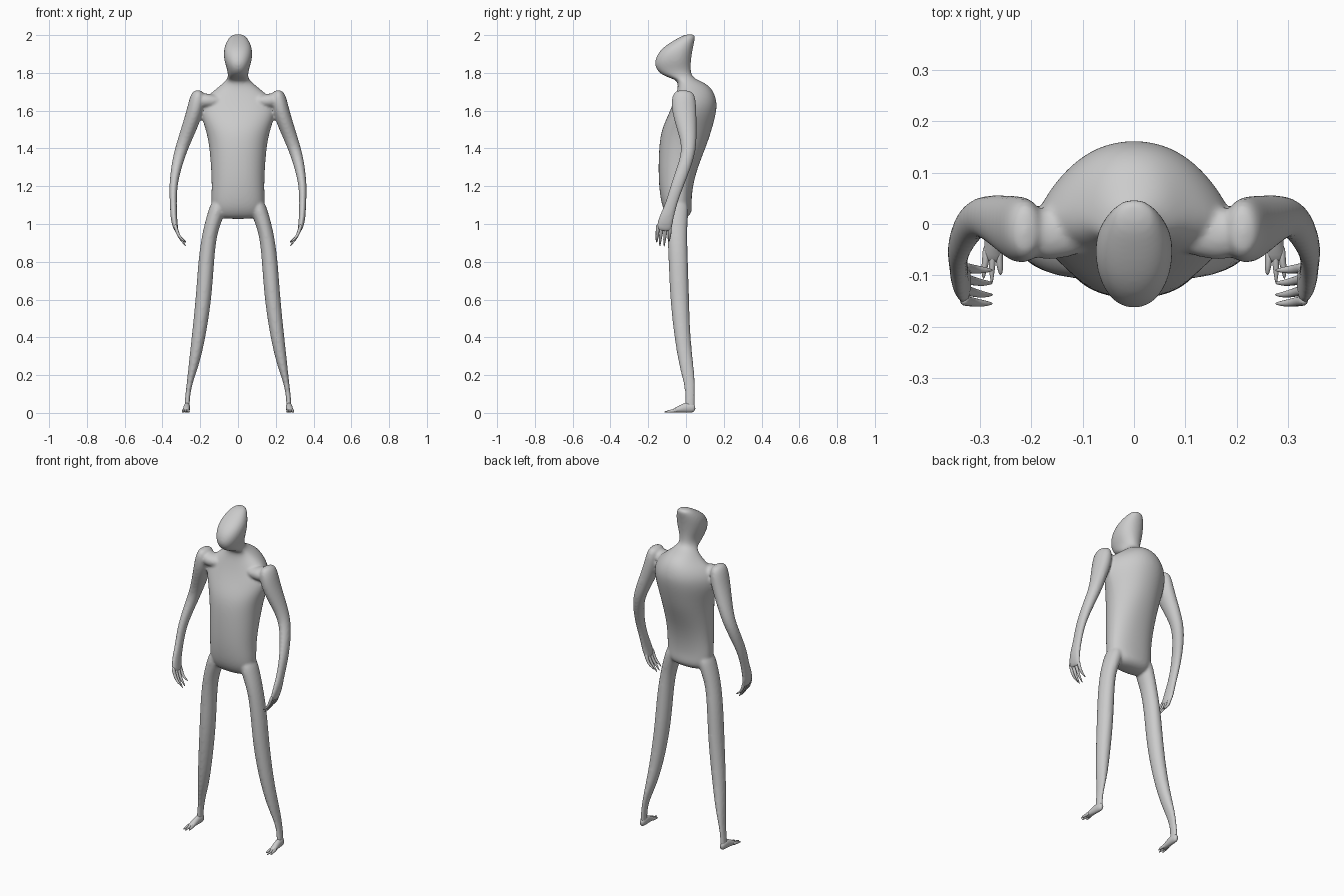
import bpy, bmesh, math
from mathutils import Vector


def skin(bm, rings):
    # bridge a list of point rings and cap both ends
    vs = [[bm.verts.new(p) for p in r] for r in rings]
    n = len(vs[0])
    for a, b in zip(vs, vs[1:]):
        for i in range(n):
            j = (i + 1) % n
            bm.faces.new((a[i], a[j], b[j], b[i]))
    bm.faces.new(vs[0][::-1])
    bm.faces.new(vs[-1])


def tube(bm, pts, side, ref=(0, 1, 0), n=16):
    # elliptical limb: each point is x, y, z, radius along ref, other radius
    cs = [Vector((side * p[0], p[1], p[2])) for p in pts]
    rings = []
    for k, p in enumerate(pts):
        t = (cs[min(k + 1, len(cs) - 1)] - cs[max(k - 1, 0)]).normalized()
        u = Vector(ref)
        u = (u - t * u.dot(t)).normalized()
        v = t.cross(u)
        rings.append([cs[k] + 1.02 * (u * p[3] * math.cos(a) + v * p[4] * math.sin(a))
                      for a in (2 * math.pi * i / n for i in range(n))])
    skin(bm, rings)


def finish(bm, name, levels):
    bmesh.ops.recalc_face_normals(bm, faces=bm.faces)
    for f in bm.faces:
        f.smooth = True
    me = bpy.data.meshes.new(name)
    bm.to_mesh(me)
    bm.free()
    ob = bpy.data.objects.new(name, me)
    bpy.context.collection.objects.link(ob)
    ob.modifiers.new("round", 'SUBSURF').levels = levels
    ob.modifiers["round"].render_levels = levels
    return ob


# torso and head: z, half width, widest y, front y, back y, back sharpness
TRUNK = [
    (1.025, .10, -.045, -.08, -.005, 1), (1.06, .132, -.04, -.112, .036, .9),
    (1.11, .142, -.04, -.132, .028, .9), (1.20, .138, -.04, -.144, .036, .9),
    (1.30, .142, -.03, -.147, .062, 1), (1.42, .152, -.01, -.143, .112, 1.2),
    (1.50, .170, 0, -.130, .138, 1.4), (1.57, .195, 0, -.098, .158, 1.6),
    (1.63, .195, .0, -.072, .168, 1.6), (1.68, .160, .01, -.055, .157, 1.5),
    (1.715, .115, .02, -.045, .138, 1.3), (1.745, .08, .01, -.042, .105, 1.1),
    (1.765, .058, -.01, -.055, .055, 1), (1.785, .052, -.04, -.125, .03, 1),
    (1.82, .057, -.06, -.161, .025, 1), (1.86, .072, -.06, -.168, .026, 1),
    (1.91, .077, -.05, -.147, .033, 1), (1.95, .068, -.03, -.102, .041, 1),
    (1.983, .05, 0, -.045, .048, 1), (2.005, .03, .02, -.002, .05, 1)]

ARM = [(.208, -.012, 1.71, .042, .022), (.212, -.014, 1.675, .064, .042),
       (.226, -.01, 1.60, .066, .045), (.258, .004, 1.51, .053, .04),
       (.296, .018, 1.41, .039, .034), (.32, 0, 1.33, .036, .030),
       (.336, -.03, 1.25, .035, .024), (.344, -.055, 1.18, .033, .021),
       (.342, -.08, 1.10, .031, .018), (.340, -.105, 1.03, .040, .018),
       (.332, -.115, .985, .043, .014), (.324, -.118, .96, .040, .011)]

LEG = [(.095, -.045, 1.13, .06, .04), (.118, -.047, 1.05, .06, .044),
       (.149, -.048, .96, .052, .038), (.168, -.041, .82, .051, .042),
       (.180, -.035, .62, .051, .042), (.208, -.02, .40, .042, .037),
       (.235, .002, .25, .038, .027), (.255, .018, .165, .031, .015),
       (.267, .022, .09, .025, .013), (.270, .02, .03, .028, .014),
       (.270, .02, .01, .026, .013)]

COLLAR = [(.06, .0, 1.65, .04, .03), (.14, -.02, 1.65, .05, .035), (.21, -.02, 1.655, .055, .045)]

bm = bmesh.new()
rings = []
for z, w, cy, f, b, p in TRUNK:
    ring = []
    for i in range(24):
        a = 2 * math.pi * i / 24
        c, s = math.cos(a), math.sin(a)
        y = cy + (b - cy) * s ** p if s > 0 else cy + (f - cy) * (-s) ** .9
        ring.append((w * 1.01 * math.copysign(abs(c) ** .9, c), y, z))
    rings.append(ring)
skin(bm, rings)
for s in (-1, 1):
    tube(bm, ARM, s)
    tube(bm, LEG, s)
    tube(bm, COLLAR, s)
body = finish(bm, "body", 2)
# fuse the overlapping parts into one soft skin
m = body.modifiers.new("fuse", 'REMESH')
m.mode, m.voxel_size, m.use_smooth_shade = 'VOXEL', .007, True
m = body.modifiers.new("soften", 'SMOOTH')
m.factor, m.iterations = .5, 8

# fingers: four tapering claws curling inward
for s, side in ((-1, "right"), (1, "left")):
    bm = bmesh.new()
    for y0, y1, zt in ((-.150, -.155, .90), (-.130, -.138, .88), (-.108, -.115, .88), (-.086, -.09, .905)):
        tube(bm, [(.334, y0, 1.0, .010, .010), (.325, y0, .965, .011, .010),
                  (.311, (y0 + y1) / 2, .932, .009, .008),
                  (.293, y1, (zt + .932) / 2, .007, .006), (.274, y1, zt, .002, .002)], s, n=8)
    finish(bm, side + "_fingers", 1)

    # foot: low wedge with three pointed toes
    bm = bmesh.new()
    tube(bm, [(.269, .05, .022, .011, .018), (.27, .03, .026, .017, .025),
              (.271, 0, .029, .018, .028), (.273, -.03, .021, .018, .020),
              (.275, -.06, .013, .019, .012), (.276, -.075, .009, .017, .006)], s, (1, 0, 0), 12)
    for x0, x1, yt in ((.263, .260, -.10), (.276, .277, -.118), (.288, .293, -.108)):
        tube(bm, [(x0, -.04, .015, .008, .011), (x0, -.07, .011, .008, .010),
                  (x1, -.09, .008, .006, .007), (x1, yt, .004, .002, .003)], s, (1, 0, 0), 8)
    finish(bm, side + "_foot", 1)
